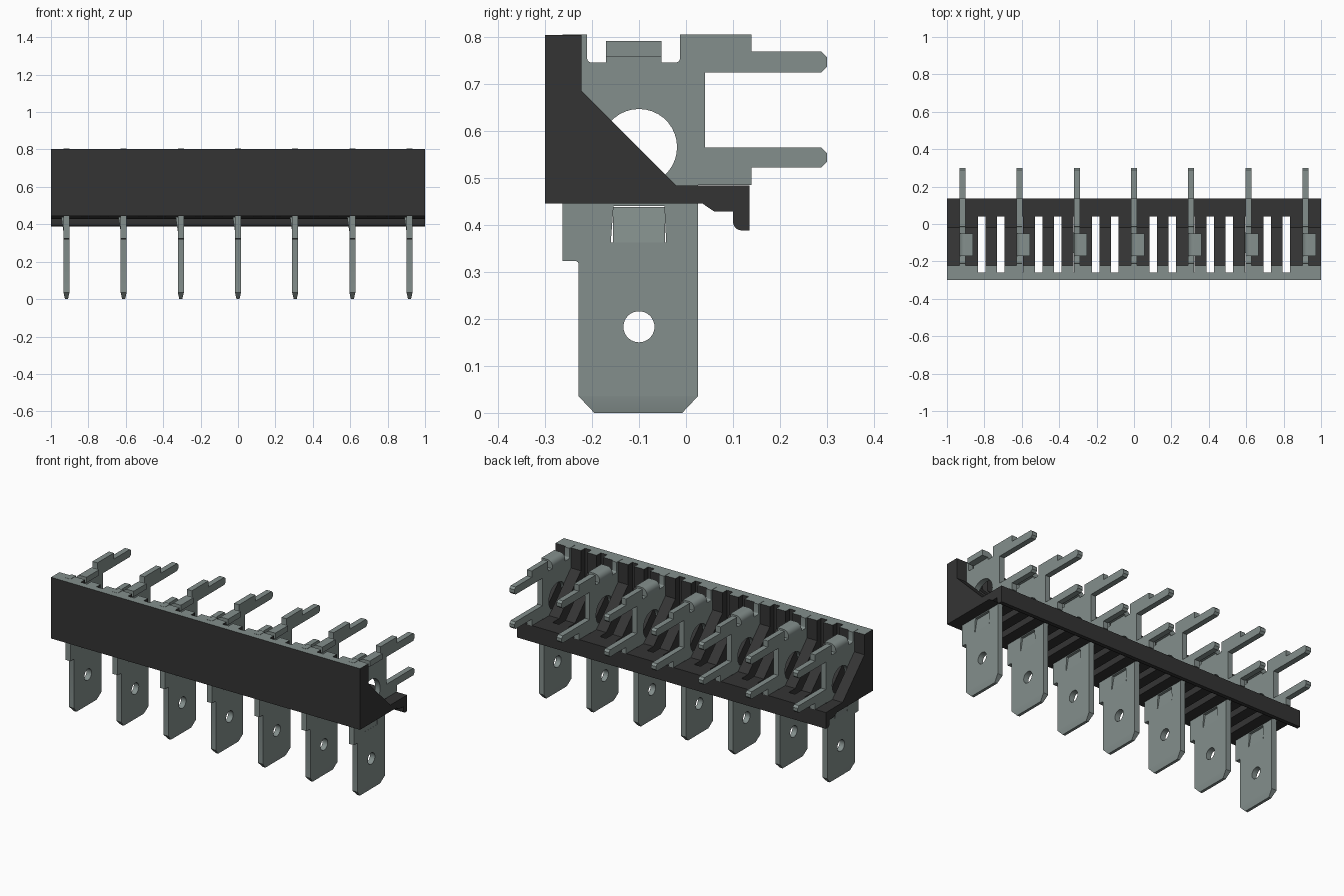
import bpy, bmesh, math
from mathutils import Matrix, Vector

old = bpy.data.objects.get("Cube")
if old:
    bpy.data.objects.remove(old, do_unlink=True)

PITCH = 0.1019          # slot spacing; every third slot holds a terminal
HALF_T = 0.016          # half thickness of the terminal sheet


def material(name, rgb):
    m = bpy.data.materials.new(name)
    m.use_nodes = True
    m.diffuse_color = (*rgb, 1)
    m.node_tree.nodes["Principled BSDF"].inputs["Base Color"].default_value = (*rgb, 1)
    return m


metal = material("grey metal", (0.23, 0.275, 0.265))
plastic = material("black plastic", (0.034, 0.034, 0.034))

# Maps from drawing plane to world: side profiles run along x, end profiles along y
SIDE = Matrix(((0, 0, 1, 0), (1, 0, 0, 0), (0, 1, 0, 0), (0, 0, 0, 1)))
END = Matrix(((1, 0, 0, 0), (0, 0, -1, 0), (0, 1, 0, 0), (0, 0, 0, 1)))


def arc(cx, cy, r, start, end, n):
    angles = [math.radians(start + (end - start) * i / n) for i in range(n + 1)]
    return [(cx + r * math.cos(a), cy + r * math.sin(a)) for a in angles]


def circle(cx, cy, r, n=36):
    return arc(cx, cy, r, 0, 360, n)[:-1]


def extrude(bm, loops, half, plane, offset=(0, 0, 0)):
    """Add a filled profile (first loop outer, others holes) of given half depth."""
    cu = bpy.data.curves.new("profile", "CURVE")
    cu.dimensions, cu.fill_mode, cu.extrude = "2D", "BOTH", half
    for loop in loops:
        s = cu.splines.new("POLY")
        s.points.add(len(loop) - 1)
        for p, (u, v) in zip(s.points, loop):
            p.co = (u, v, 0, 1)
        s.use_cyclic_u = True
    ob = bpy.data.objects.new("profile", cu)
    bpy.context.collection.objects.link(ob)
    me = bpy.data.meshes.new_from_object(
        ob.evaluated_get(bpy.context.evaluated_depsgraph_get()))
    me.transform(Matrix.Translation(Vector(offset)) @ plane)
    bm.from_mesh(me)
    bpy.data.objects.remove(ob, do_unlink=True)
    bpy.data.curves.remove(cu)
    bpy.data.meshes.remove(me)


def finish(bm, name, mats):
    bmesh.ops.remove_doubles(bm, verts=bm.verts, dist=1e-5)
    bmesh.ops.recalc_face_normals(bm, faces=bm.faces)
    me = bpy.data.meshes.new(name)
    bm.to_mesh(me)
    bm.free()
    for m in mats:
        me.materials.append(m)
    return me


def place(name, me, x=0):
    ob = bpy.data.objects.new(name, me)
    bpy.context.collection.objects.link(ob)
    ob.location.x = x
    return ob


def smooth(ob):
    bpy.ops.object.select_all(action="DESELECT")
    ob.select_set(True)
    bpy.context.view_layer.objects.active = ob
    bpy.ops.object.shade_smooth_by_angle(angle=math.radians(30))


# Housing: front wall, sloped ribs, rear ledge and hooked lip
bm = bmesh.new()
housing_profile = [(-0.3, 0.445), (-0.3, 0.803), (-0.222, 0.803), (-0.222, 0.685),
                   (-0.02, 0.483), (0.135, 0.483), (0.135, 0.388)]
housing_profile += arc(0.118, 0.406, 0.018, 270, 180, 6)
housing_profile += [(0.1, 0.428), (0.06, 0.428), (0.035, 0.445)]
extrude(bm, [housing_profile], 1, SIDE)
housing = place("housing", finish(bm, "housing", [plastic, metal]))

# Slots cut right through between the ribs
bm = bmesh.new()
for k in range(-9, 10):
    width = 0.034 if k % 3 == 0 else 0.04
    bmesh.ops.create_cube(bm, size=1, matrix=Matrix.Translation((k * PITCH, -0.11, 0.6))
                          @ Matrix.Diagonal((width, 0.3, 1, 1)))
cutter = place("slot_cutter", finish(bm, "slot_cutter", []))
cutter.hide_render = True
mod = housing.modifiers.new("slots", "BOOLEAN")
mod.operation, mod.solver, mod.object = "DIFFERENCE", "EXACT", cutter
bpy.context.view_layer.update()
cut = bpy.data.meshes.new_from_object(
    housing.evaluated_get(bpy.context.evaluated_depsgraph_get()))
housing.modifiers.clear()
housing.data = cut
bpy.data.objects.remove(cutter, do_unlink=True)

# The top rim is grey
for f in cut.polygons:
    f.material_index = int(f.normal.z > 0.9 and f.center.z > 0.79)
smooth(housing)


# Terminal: flat sheet with two rear prongs and a blade below
def prong(z0, z1):
    return [(0.288, z0), (0.3, z0 + 0.012), (0.3, z1 - 0.012), (0.288, z1)]


sheet = [(-0.195, 0), (-0.008, 0), (0.025, 0.035), (0.025, 0.484), (0.139, 0.484),
         (0.139, 0.522), *prong(0.522, 0.564), (0.04, 0.564), (0.04, 0.724),
         *prong(0.724, 0.768), (0.139, 0.768), (0.139, 0.804), (-0.013, 0.804),
         *arc(-0.021, 0.753, 0.008, 0, -90, 4), *arc(-0.202, 0.753, 0.008, 270, 180, 4),
         (-0.21, 0.804), (-0.262, 0.804), (-0.262, 0.323),
         *arc(-0.236, 0.315, 0.008, 90, 0, 4), (-0.228, 0.035)]
barb_hole = [(-0.16, 0.362), (-0.042, 0.362), (-0.046, 0.44), (-0.154, 0.44)]
bm = bmesh.new()
extrude(bm, [sheet, circle(-0.1, 0.565, 0.081), circle(-0.1, 0.183, 0.033), barb_hole],
        HALF_T, SIDE)
bmesh.ops.remove_doubles(bm, verts=bm.verts, dist=1e-5)

# Thin the blade tip
bmesh.ops.bisect_plane(bm, geom=bm.verts[:] + bm.edges[:] + bm.faces[:],
                       plane_co=(0, 0, 0.036), plane_no=(0, 0, 1))
for v in bm.verts:
    if v.co.z < 0.01:
        v.co.x *= 0.5

# Folded tab on top
fold = [(-HALF_T, 0.74), *arc(0.017, 0.757, 0.033, 180, 90, 8),
        (0.055, 0.79), (0.055, 0.757), (HALF_T, 0.757), (HALF_T, 0.74)]
extrude(bm, [fold], 0.059, END, (0, -0.111, 0))

# Locking barb bent out of the blade
barb = [(HALF_T, 0.36), (-HALF_T, 0.36), (-0.028, 0.438), (0.004, 0.438)]
extrude(bm, [barb], 0.055, END, (0, -0.1, 0))
terminal_mesh = finish(bm, "terminal", [metal])

for i in range(-3, 4):
    terminal = place(f"terminal_{i + 4}", terminal_mesh, i * 3 * PITCH)
smooth(terminal)
